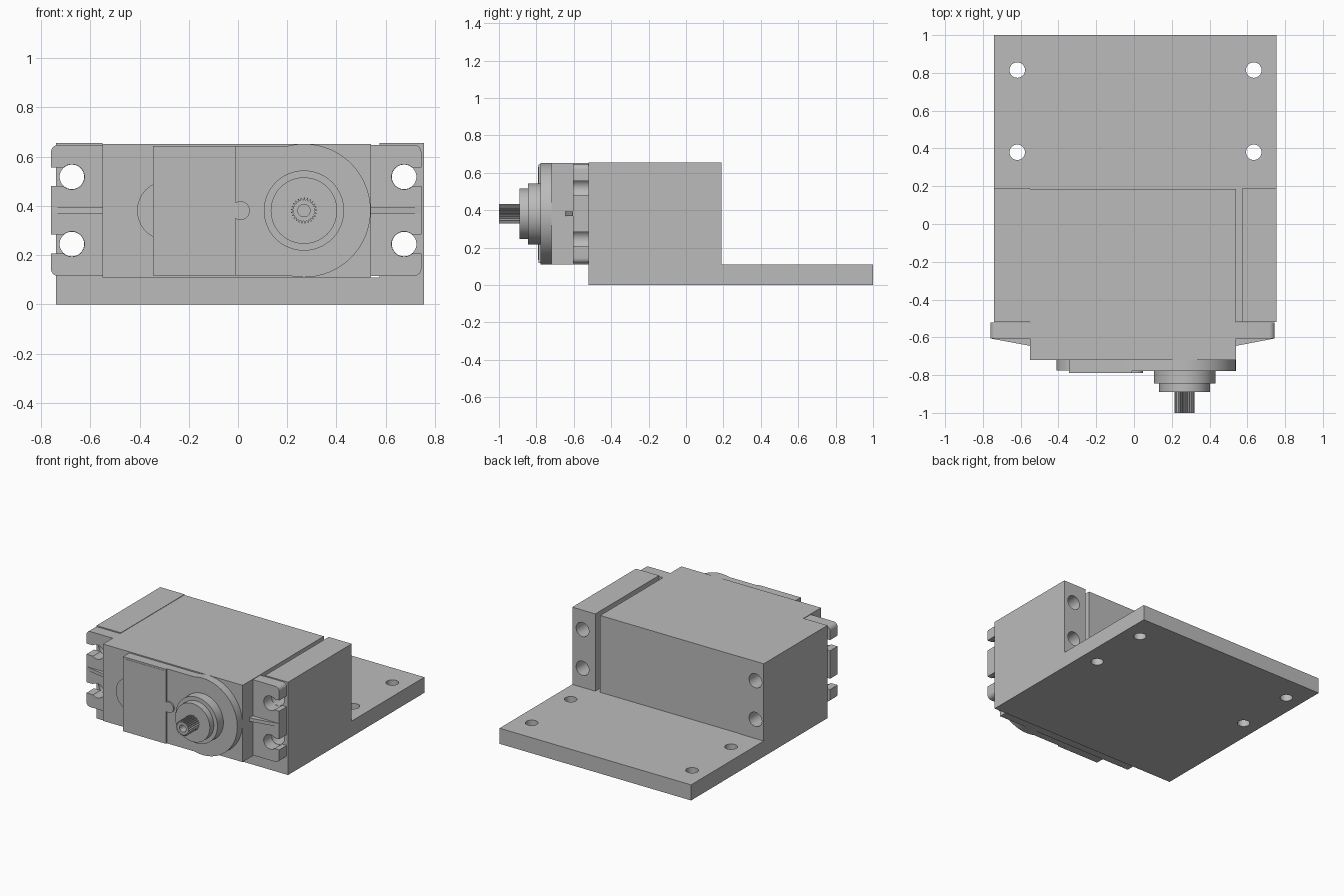
import bpy, bmesh, math
from mathutils import Vector

if "Cube" in bpy.data.objects:
    bpy.data.objects.remove(bpy.data.objects["Cube"], do_unlink=True)

grey = bpy.data.materials.new("plain_grey")
grey.use_nodes = True
grey.diffuse_color = (0.5, 0.5, 0.5, 1)
grey.node_tree.nodes["Principled BSDF"].inputs["Base Color"].default_value = (0.5, 0.5, 0.5, 1)


def prism(name, outline, start, end, axis="y"):
    """Extrude a flat outline along y (points are x, z), z (x, y) or x (y, z)."""
    place = {"y": lambda a, b: (a, start, b),
             "z": lambda a, b: (a, b, start),
             "x": lambda a, b: (start, a, b)}[axis]
    offset = Vector([end - start if axis == c else 0 for c in "xyz"])
    bm = bmesh.new()
    face = bm.faces.new([bm.verts.new(place(a, b)) for a, b in outline])
    ext = bmesh.ops.extrude_face_region(bm, geom=[face])
    moved = [g for g in ext["geom"] if isinstance(g, bmesh.types.BMVert)]
    bmesh.ops.translate(bm, verts=moved, vec=offset)
    bmesh.ops.recalc_face_normals(bm, faces=bm.faces)
    mesh = bpy.data.meshes.new(name)
    bm.to_mesh(mesh)
    bm.free()
    mesh.materials.append(grey)
    obj = bpy.data.objects.new(name, mesh)
    bpy.context.collection.objects.link(obj)
    return obj


def arc(cx, cy, r, a0, a1, n):
    angles = [math.radians(a0 + (a1 - a0) * i / n) for i in range(n + 1)]
    return [(cx + r * math.cos(a), cy + r * math.sin(a)) for a in angles]


def box(name, x0, x1, y0, y1, z0, z1):
    return prism(name, [(x0, z0), (x1, z0), (x1, z1), (x0, z1)], y0, y1)


def disc(name, cx, cy, r, start, end, axis="y", n=64):
    return prism(name, arc(cx, cy, r, 0, 360, n)[:-1], start, end, axis)


def cut(target, cutters):
    """Subtract each cutter, then bake the result and remove the cutters."""
    for c in cutters:
        c.hide_render = True
        m = target.modifiers.new("cut", "BOOLEAN")
        m.operation, m.solver, m.object = "DIFFERENCE", "EXACT", c
    bpy.context.view_layer.update()
    graph = bpy.context.evaluated_depsgraph_get()
    target_mesh = bpy.data.meshes.new_from_object(target.evaluated_get(graph))
    target.modifiers.clear()
    target.data = target_mesh
    for c in cutters:
        bpy.data.objects.remove(c, do_unlink=True)


def smooth(obj):
    bpy.ops.object.select_all(action="DESELECT")
    obj.select_set(True)
    bpy.context.view_layer.objects.active = obj
    bpy.ops.object.shade_smooth_by_angle(angle=math.radians(30))


HOLE_Z = (0.245, 0.518)
MID = 0.381            # height of the motor axis
SHAFT = 0.268          # sideways position of the output shaft

# Bracket: floor plate with two posts, drilled for screws
bracket = box("mounting_bracket", -0.74, 0.755, -0.52, 1.0, 0, 0.655)
cutters = [box("rear_cutter", -1, 1, 0.19, 1.2, 0.11, 1),
           box("bay_cutter", -0.55, 0.575, -0.8, 0.3, 0.11, 1)]
for x in (-0.618, 0.634):
    for y in (0.38, 0.815):
        cutters.append(disc("floor_hole", x, y, 0.041, -0.1, 0.3, "z", 32))
for x in (-0.675, 0.675):
    for z in HOLE_Z:
        cutters.append(disc("post_hole", x, z, 0.05, -0.8, 0.4, "y", 32))
cut(bracket, cutters)

# Motor case
box("motor_case", -0.55, 0.54, -0.72, 0.186, 0.11, 0.652)

# Mounting ears with open screw slots and a tapered rib on each side
for side, inner, outer in ((-1, -0.55, -0.76), (1, 0.54, 0.745)):
    name = "left" if side > 0 else "right"
    r = 0.03
    c = abs(outer) - r
    outline = [(abs(inner), 0.115)] + arc(c, 0.115 + r, r, -90, 0, 6)
    outline += arc(c, 0.648 - r, r, 0, 90, 6) + [(abs(inner), 0.648)]
    ear = prism(name + "_ear", [(side * a, b) for a, b in outline], -0.605, -0.521)
    cutters = []
    for z in HOLE_Z:
        cutters.append(disc("ear_hole", side * 0.675, z, 0.051, -0.8, -0.4, "y", 32))
        x0, x1 = sorted((side * 0.675, side * 0.9))
        cutters.append(box("ear_slot", x0, x1, -0.8, -0.4, z - 0.038, z + 0.038))
    cut(ear, cutters)
    smooth(ear)
    prism(name + "_ear_rib", [(inner, -0.6), (outer, -0.6), (outer, -0.606), (inner, -0.645)],
          MID - 0.012, MID + 0.012, "z")

# Raised front cover: straight panel running into a round gear housing
cover = prism("gear_cover", [(-0.345, 0.644), (-0.345, 0.118)]
              + arc(SHAFT, MID, 0.271, -104, 104, 60), -0.778, -0.715)
smooth(cover)
smooth(disc("side_boss", -0.29, MID, 0.12, -0.776, -0.715))
box("label_panel", -0.345, -0.01, -0.788, -0.77, 0.118, 0.644)
box("label_plate", -0.331, -0.022, -0.79, -0.785, 0.135, 0.632)
smooth(disc("cover_stud", 0.01, MID, 0.038, -0.789, -0.77))

# Stepped shaft collar
smooth(disc("collar_base", SHAFT, MID, 0.163, -0.845, -0.77))
smooth(disc("collar_ring", SHAFT, MID, 0.135, -0.89, -0.84))

# Splined output shaft with a screw hole in its end
teeth = 25
spline = []
for i in range(teeth * 4):
    rad = 0.053 if i % 4 < 2 else 0.043
    a = math.tau * i / (teeth * 4)
    spline.append((SHAFT + rad * math.cos(a), MID + rad * math.sin(a)))
shaft = prism("output_shaft", spline, -1.0, -0.885)
cut(shaft, [disc("screw_hole", SHAFT, MID, 0.025, -1.1, -0.92, "y", 32)])

smooth(bracket)
